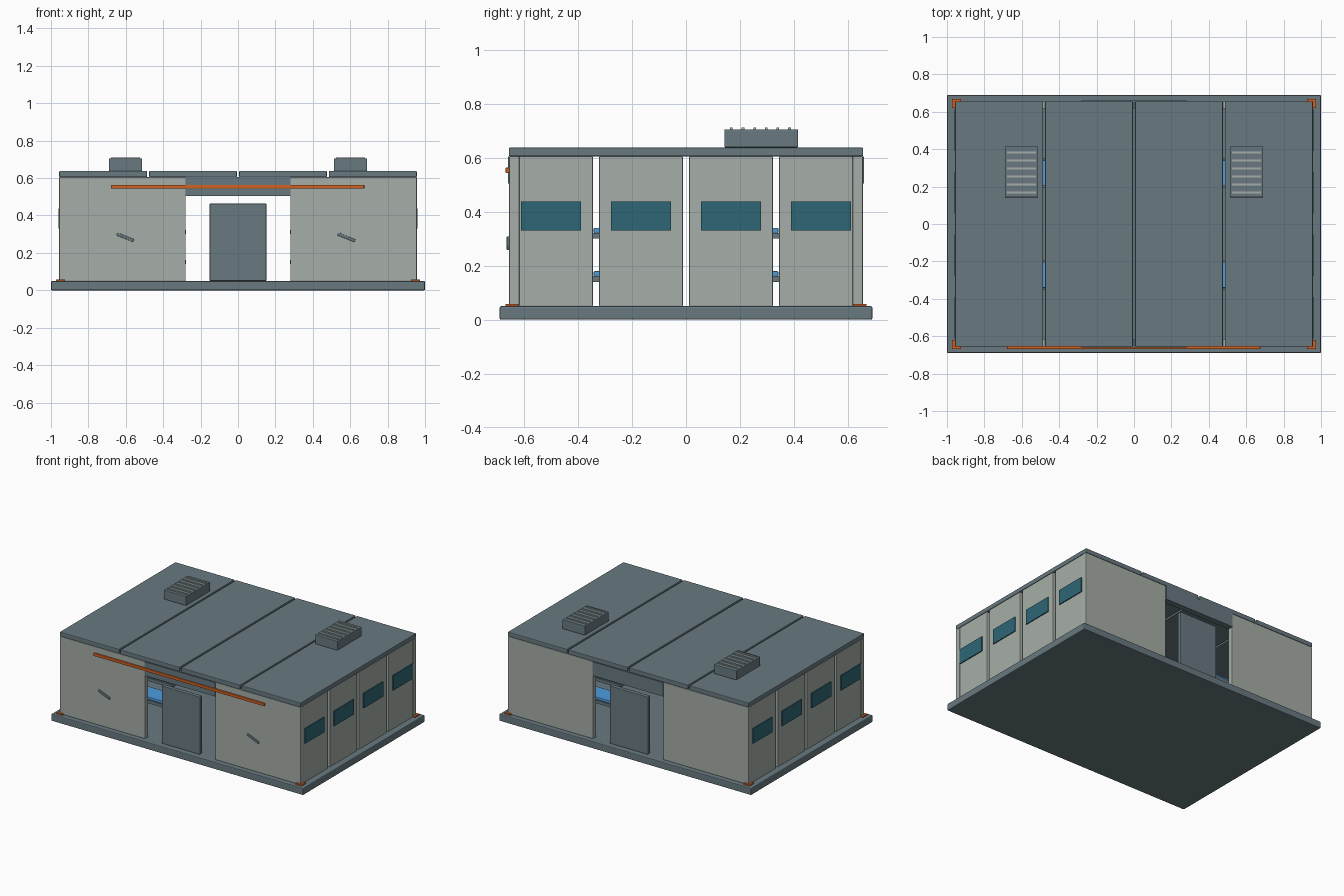
import bpy, math

old = bpy.data.objects.get("Cube")
if old:
    bpy.data.objects.remove(old, do_unlink=True)


def material(name, rgb):
    m = bpy.data.materials.new(name)
    m.use_nodes = True
    colour = (*rgb, 1)
    m.diffuse_color = colour
    m.node_tree.nodes["Principled BSDF"].inputs["Base Color"].default_value = colour
    return m


slate = material("slate_metal", (0.14, 0.195, 0.22))
pale = material("pale_wall", (0.38, 0.42, 0.385))
glass = material("teal_glass", (0.026, 0.135, 0.18))
orange = material("orange_trim", (0.64, 0.12, 0.016))
blue = material("blue_bedding", (0.075, 0.33, 0.73))


def box(name, mat, x, y, z, bevel=0.0, tilt=0.0):
    """Box from (min, max) ranges on each axis."""
    spans = [sorted(r) for r in (x, y, z)]
    centre = [(a + b) / 2 for a, b in spans]
    bpy.ops.mesh.primitive_cube_add(size=1, location=centre)
    ob = bpy.context.object
    ob.name = name
    ob.scale = [b - a for a, b in spans]
    bpy.ops.object.transform_apply(location=False, rotation=False, scale=True)
    ob.rotation_euler.y = tilt
    ob.data.materials.append(mat)
    if bevel:
        mod = ob.modifiers.new("edge_bevel", 'BEVEL')
        mod.width = bevel
        mod.segments = 2
    return ob


FLOOR, EAVE, TOP = 0.05, 0.605, 0.638
HALF_X, HALF_Y = 0.956, 0.656

# Foundation slab
box("foundation", slate, (-1, 1), (-0.69, 0.69), (0, FLOOR), 0.006)

# Four roof panels with narrow seams
for i, (a, b) in enumerate([(-HALF_X, -0.486), (-0.475, -0.006),
                            (0.006, 0.475), (0.486, HALF_X)]):
    box(f"roof_panel_{i + 1}", slate, (a, b), (-HALF_Y, HALF_Y), (EAVE, TOP), 0.005)

# Front and back: walls, door and lintel
for end, sy in (("front", -1), ("back", 1)):
    for side, sx in (("left", 1), ("right", -1)):
        box(f"{end}_wall_{side}", pale, (sx * 0.28, sx * HALF_X),
            (sy * 0.617, sy * 0.655), (FLOOR, EAVE), 0.003)
    box(f"{end}_door", slate, (-0.152, 0.152), (sy * 0.62, sy * 0.65), (FLOOR, 0.463), 0.004)
    box(f"{end}_lintel", slate, (-0.28, 0.28), (sy * 0.617, sy * 0.659), (0.505, EAVE))

# Side wall panels with windows, and the things that repeat on each side
for side, sx in (("left", 1), ("right", -1)):
    for i in range(4):
        cy = (i - 1.5) / 3
        half = 0.155
        low = max(cy - half, -0.617)
        high = min(cy + half, 0.617)
        box(f"{side}_panel_{i + 1}", pale, (sx * 0.916, sx * 0.954),
            (low, high), (FLOOR, EAVE), 0.003)
        box(f"{side}_window_{i + 1}", glass, (sx * 0.953, sx * 0.961),
            (cy - 0.111, cy + 0.111), (0.33, 0.437))

    # Two double bunks bolted to the side wall
    for end, sy in (("front", -1), ("back", 1)):
        for level, z in (("lower", 0.14), ("upper", 0.30)):
            box(f"{end}_{side}_{level}_bunk", slate, (sx * 0.278, sx * 0.92),
                (sy * 0.195, sy * 0.352), (z, z + 0.022))
            box(f"{end}_{side}_{level}_mattress", blue, (sx * 0.29, sx * 0.91),
                (sy * 0.205, sy * 0.342), (z + 0.02, z + 0.04), 0.004)

        # Angled corner brackets on the foundation
        box(f"{end}_{side}_bracket_long", orange, (sx * 0.925, sx * 0.972),
            (sy * 0.654, sy * 0.668), (FLOOR, 0.059))
        box(f"{end}_{side}_bracket_short", orange, (sx * 0.957, sx * 0.972),
            (sy * 0.62, sy * 0.654), (FLOOR, 0.059))

    # Roof ventilator with raised slats
    box(f"{side}_vent_body", slate, (sx * 0.512, sx * 0.69), (0.142, 0.415),
        (TOP, 0.705), 0.004)
    for i in range(6):
        y = 0.168 + i * 0.043
        box(f"{side}_vent_slat_{i + 1}", pale, (sx * 0.523, sx * 0.679),
            (y - 0.005, y + 0.005), (0.703, 0.711))

# Front trim rail and slanted wall handles
box("front_trim_rail", orange, (-0.68, 0.675), (-0.668, -0.654), (0.543, 0.563), 0.003)
for side, cx in (("left", 0.58), ("right", -0.602)):
    box(f"front_handle_{side}", slate, (cx - 0.049, cx + 0.049),
        (-0.664, -0.652), (0.275, 0.291), 0.003, math.radians(22))
